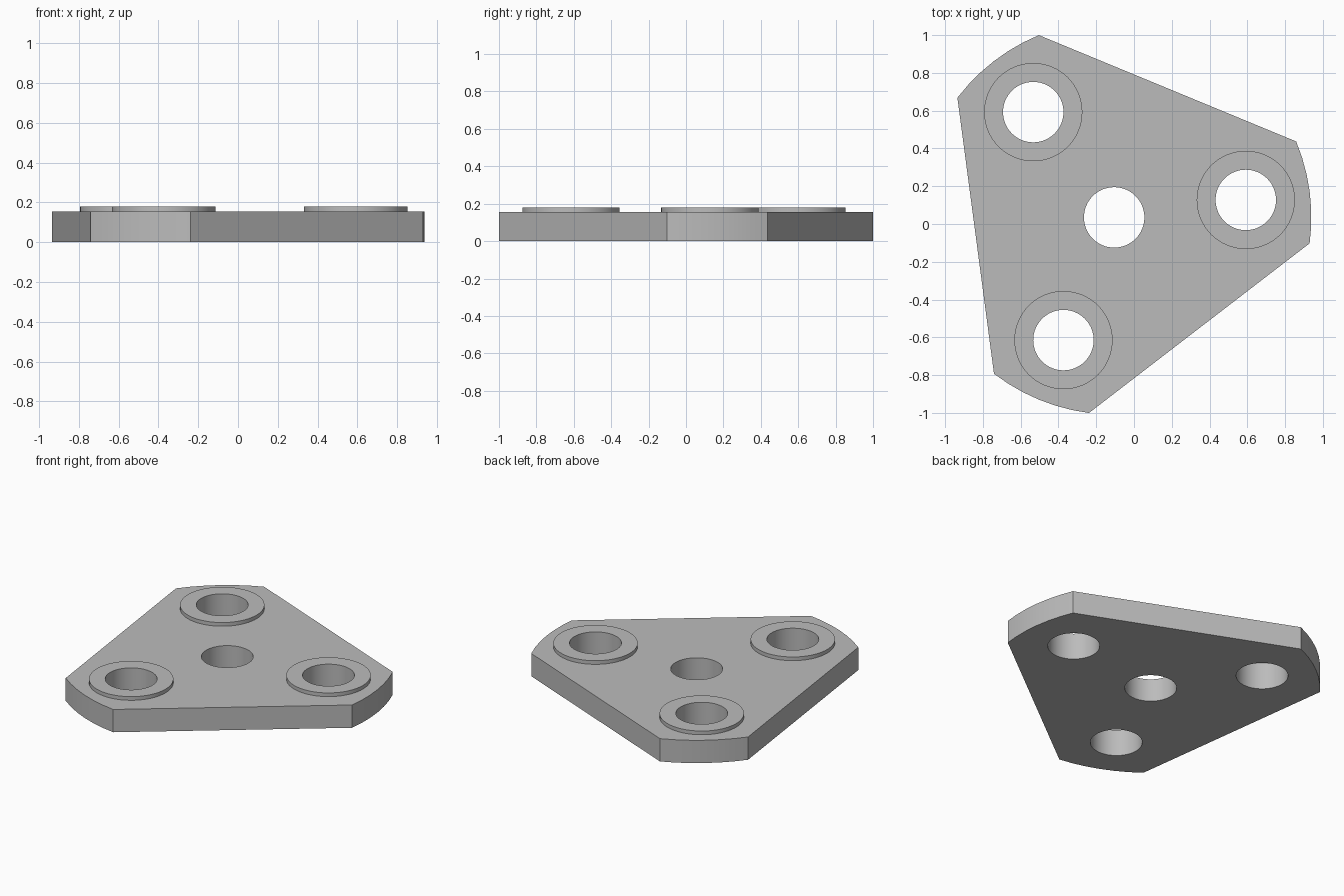
import bpy
import bmesh
from math import cos, sin, radians, pi
from mathutils import Vector

cube = bpy.data.objects.get("Cube")
if cube:
    bpy.data.objects.remove(cube, do_unlink=True)

CENTRE = Vector((-0.105, 0.035))
TURN = radians(7.55)
PLATE_TOP, BOSS_TOP = 0.155, 0.18
HOLE_R, BOSS_R = 0.16, 0.26

grey = bpy.data.materials.new("plain grey")
grey.use_nodes = True
colour = (0.5, 0.5, 0.5, 1)
grey.diffuse_color = colour
grey.node_tree.nodes["Principled BSDF"].inputs["Base Color"].default_value = colour


def polar(radius, angle, origin=CENTRE):
    return origin + Vector((cos(angle), sin(angle))) * radius


def circle(origin, radius, count=64):
    return [polar(radius, 2 * pi * i / count, origin) for i in range(count)]


def extruded_sheet(name, loops, bottom, top):
    """Fill the outer loop around its hole loops, then raise it to a solid."""
    bm = bmesh.new()
    for loop in loops:
        verts = [bm.verts.new((p.x, p.y, bottom)) for p in loop]
        for i, v in enumerate(verts):
            bm.edges.new((verts[i - 1], v))
    bmesh.ops.triangle_fill(bm, edges=bm.edges[:], use_beauty=True, normal=(0, 0, 1))
    raised = bmesh.ops.extrude_face_region(bm, geom=bm.faces[:], use_keep_orig=True)
    verts = [g for g in raised["geom"] if isinstance(g, bmesh.types.BMVert)]
    bmesh.ops.translate(bm, verts=verts, vec=(0, 0, top - bottom))
    bmesh.ops.recalc_face_normals(bm, faces=bm.faces[:])
    mesh = bpy.data.meshes.new(name)
    bm.to_mesh(mesh)
    bm.free()
    mesh.materials.append(grey)
    obj = bpy.data.objects.new(name, mesh)
    bpy.context.collection.objects.link(obj)
    bpy.ops.object.select_all(action="DESELECT")
    obj.select_set(True)
    bpy.context.view_layer.objects.active = obj
    bpy.ops.object.shade_smooth_by_angle(angle=radians(30))


# Three arms: a rounded tip on the outline and a bolt hole in each
arms = [TURN + i * 2 * pi / 3 for i in range(3)]
half_tip, steps = radians(15.1), 6
outline = [polar(1.044, a + half_tip * (2 * s / steps - 1))
           for a in arms for s in range(steps + 1)]
bolts = [polar(0.703, a) for a in arms]

# Plate with a centre hole and three bolt holes
holes = [circle(c, HOLE_R) for c in [CENTRE] + bolts]
extruded_sheet("plate", [outline] + holes, 0, PLATE_TOP)

# Raised ring around each bolt hole
for name, c in zip(("left_boss", "back_boss", "front_boss"), bolts):
    extruded_sheet(name, [circle(c, BOSS_R), circle(c, HOLE_R)], PLATE_TOP, BOSS_TOP)
